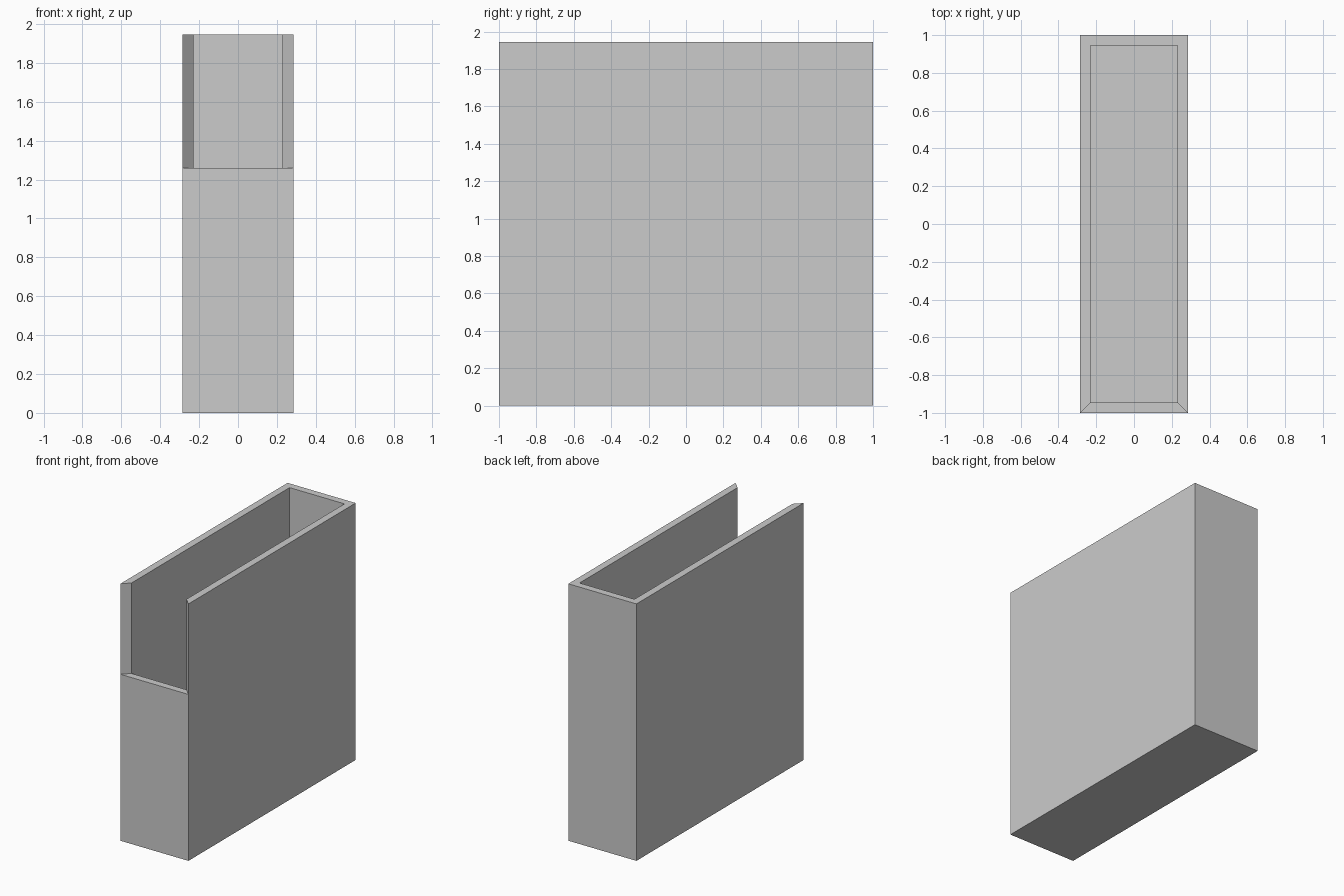
import bpy, bmesh
from mathutils import Matrix

if "Cube" in bpy.data.objects:
    bpy.data.objects.remove(bpy.data.objects["Cube"])

WIDTH, DEPTH, HEIGHT = 0.57, 2.0, 1.945
WALL, FRONT_TOP = 0.055, 1.26

bm = bmesh.new()

# Outer block standing on the ground
bmesh.ops.create_cube(bm, size=1, matrix=Matrix.Translation((0, 0, HEIGHT / 2))
                      @ Matrix.Diagonal((WIDTH, DEPTH, HEIGHT, 1)))

# Rim and hollow interior
top = max(bm.faces, key=lambda f: f.calc_center_median().z)
bmesh.ops.inset_region(bm, faces=[top], thickness=WALL, use_even_offset=True)
floor = bmesh.ops.extrude_discrete_faces(bm, faces=[top])["faces"][0]
bmesh.ops.translate(bm, verts=floor.verts, vec=(0, 0, WALL - HEIGHT))

# Lowered front wall: slice, remove the upper part
bmesh.ops.bisect_plane(bm, geom=bm.verts[:] + bm.edges[:] + bm.faces[:],
                       plane_co=(0, 0, FRONT_TOP), plane_no=(0, 0, 1))
front = [f for f in bm.faces
         if f.calc_center_median().y < -DEPTH / 2 + WALL + 0.005
         and f.calc_center_median().z > FRONT_TOP]
bmesh.ops.delete(bm, geom=front, context='FACES')

# Close the opening with a low front rim and two mitred side ends
open_verts = list({v for e in bm.edges if e.is_boundary for v in e.verts})
for group in ([v for v in open_verts if v.co.z < FRONT_TOP + 0.01],
              [v for v in open_verts if v.co.x < 0],
              [v for v in open_verts if v.co.x > 0]):
    bmesh.ops.contextual_create(bm, geom=group)

# Clean up slice lines on the flat walls
bmesh.ops.dissolve_limit(bm, angle_limit=0.01, verts=bm.verts[:], edges=bm.edges[:])
bmesh.ops.recalc_face_normals(bm, faces=bm.faces[:])

mesh = bpy.data.meshes.new("file_box")
bm.to_mesh(mesh)
bm.free()
bpy.context.collection.objects.link(bpy.data.objects.new("file_box", mesh))
